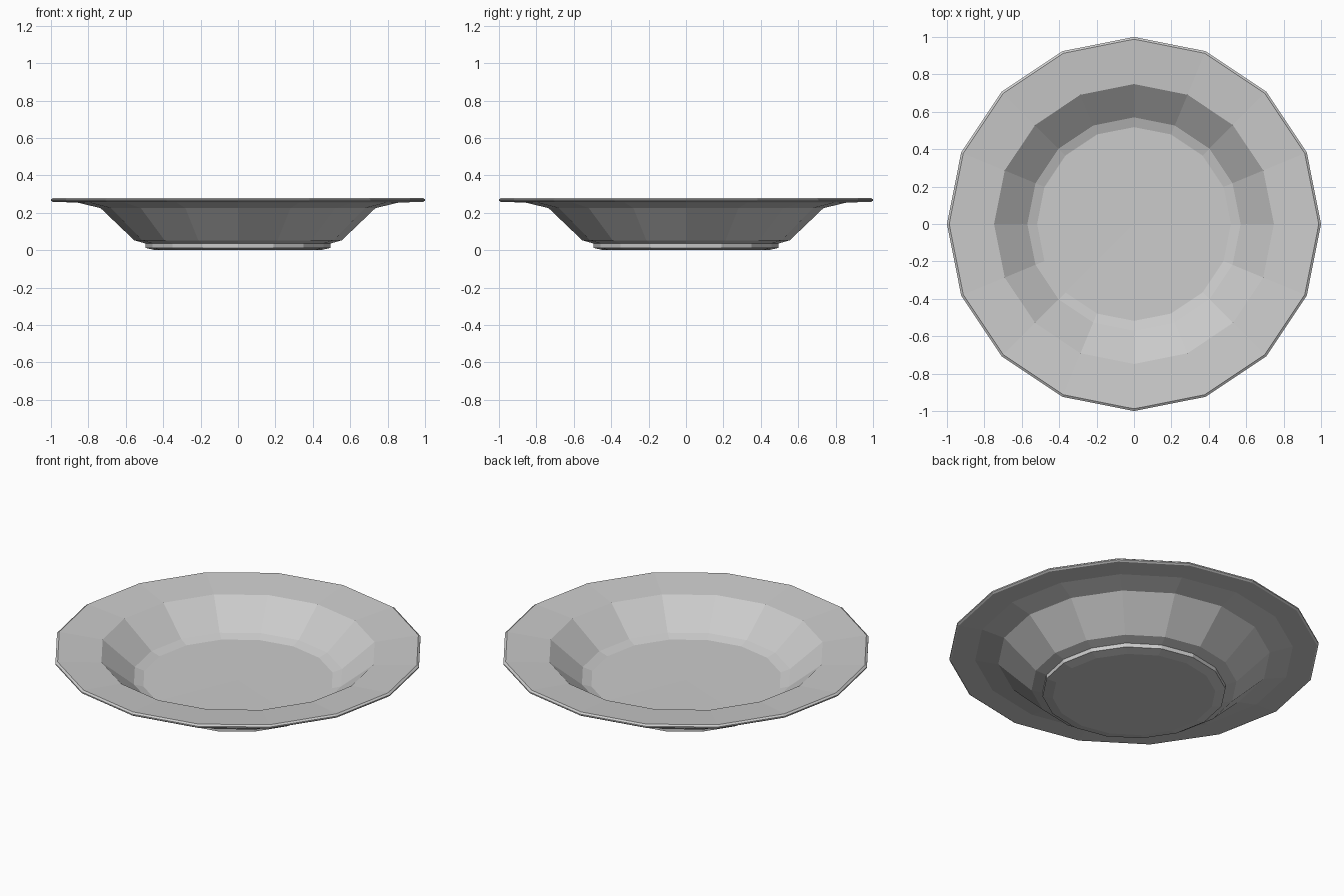
import bpy, bmesh
from math import cos, sin, tau

if "Cube" in bpy.data.objects:
    bpy.data.objects.remove(bpy.data.objects["Cube"])

SIDES = 16

# Half section (radius, height), from the centre underneath round to the centre of the floor
PROFILE = [
    (0.0, 0.0), (0.44, 0.0), (0.495, 0.012), (0.495, 0.036),   # foot
    (0.555, 0.053), (0.735, 0.225), (0.86, 0.255),             # outer wall
    (0.99, 0.258), (1.0, 0.265), (1.0, 0.272), (0.988, 0.28),  # rim edge
    (0.748, 0.258), (0.57, 0.112), (0.518, 0.095), (0.0, 0.092),  # inside
]


def lathe(name, profile, sides):
    """Turn a half section about z; points on the axis become poles."""
    bm = bmesh.new()
    rings = []
    for r, z in profile:
        if r == 0:
            rings.append([bm.verts.new((0, 0, z))] * sides)
        else:
            rings.append([bm.verts.new((r * cos(tau * i / sides), r * sin(tau * i / sides), z))
                          for i in range(sides)])
    for low, high in zip(rings, rings[1:]):
        for i in range(sides):
            j = (i + 1) % sides
            corners = [low[i], low[j], high[j], high[i]]
            bm.faces.new(list(dict.fromkeys(corners)))
    bmesh.ops.recalc_face_normals(bm, faces=bm.faces)
    mesh = bpy.data.meshes.new(name)
    bm.to_mesh(mesh)
    bm.free()
    obj = bpy.data.objects.new(name, mesh)
    bpy.context.collection.objects.link(obj)
    return obj


# Flat-shaded soup plate
lathe("soup_plate", PROFILE, SIDES)
